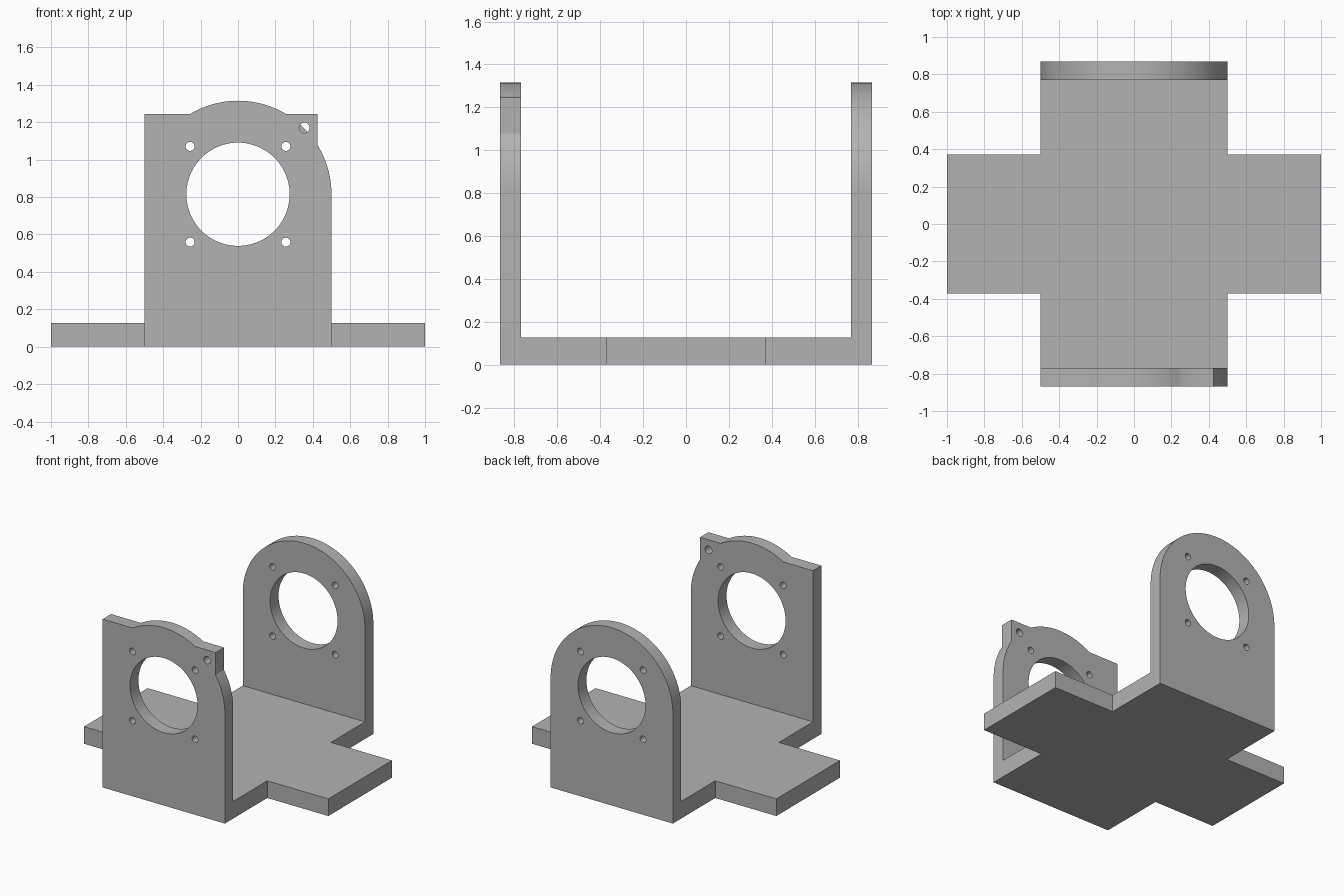
import bpy, bmesh
from math import sin, cos, pi, acos, asin
from mathutils import Vector

cube = bpy.data.objects.get("Cube")
if cube:
    bpy.data.objects.remove(cube, do_unlink=True)

# Main dimensions
HALF_W, HALF_D = 0.5, 0.868      # body half width and half depth
PLATE, WALL = 0.127, 0.098       # plate and wall thickness
WING_Y = 0.372                   # half depth of the side wings
AXIS_Z, R = 0.815, 0.5           # bore axis height, outer arc radius
BORE, SCREW, PIN = 0.276, 0.024, 0.028
SCREW_OFF = 0.256
TOP_Z, NOTCH_X = 1.245, 0.425    # shoulder height and right shoulder edge

metal = bpy.data.materials.new("grey metal")
metal.use_nodes = True
grey = (0.45, 0.45, 0.45, 1)
metal.diffuse_color = grey
metal.node_tree.nodes["Principled BSDF"].inputs["Base Color"].default_value = grey


def arc(start, end, steps):
    """Points on the outer arc around the bore axis."""
    angles = [start + (end - start) * i / steps for i in range(steps + 1)]
    return [(R * cos(a), AXIS_Z + R * sin(a)) for a in angles]


def prism(name, points, direction):
    """Extrude a closed outline of 3D points."""
    bm = bmesh.new()
    face = bm.faces.new([bm.verts.new(p) for p in points])
    out = bmesh.ops.extrude_face_region(bm, geom=[face])
    verts = [v for v in out["geom"] if isinstance(v, bmesh.types.BMVert)]
    bmesh.ops.translate(bm, verts=verts, vec=Vector(direction))
    bmesh.ops.recalc_face_normals(bm, faces=bm.faces)
    mesh = bpy.data.meshes.new(name)
    bm.to_mesh(mesh)
    bm.free()
    mesh.materials.append(metal)
    obj = bpy.data.objects.new(name, mesh)
    bpy.context.collection.objects.link(obj)
    return obj


def wall(name, outline, y):
    return prism(name, [(x, y, z) for x, z in outline], (0, WALL, 0))


def combine(target, tool, operation):
    """Apply a boolean and discard the tool."""
    mod = target.modifiers.new(operation, "BOOLEAN")
    mod.operation, mod.object, mod.solver = operation, tool, "EXACT"
    bpy.context.view_layer.objects.active = target
    bpy.ops.object.modifier_apply(modifier=mod.name)
    bpy.data.objects.remove(tool, do_unlink=True)


def drill(target, x, z, radius, sides, y, depth):
    ring = [(x + radius * cos(2 * pi * i / sides), y,
             z + radius * sin(2 * pi * i / sides)) for i in range(sides)]
    combine(target, prism("hole_cutter", ring, (0, depth, 0)), "DIFFERENCE")


# Cross-shaped base plate
quarter = [(HALF_W, HALF_D), (HALF_W, WING_Y), (1, WING_Y)]
right = quarter + [(x, -y) for x, y in reversed(quarter)]
cross = right + [(-x, -y) for x, y in right]
body = prism("mounting_bracket", [(x, y, 0) for x, y in cross], (0, 0, PLATE))

# Round-topped back wall
back = [(-HALF_W, 0), (HALF_W, 0)] + arc(0, pi, 64)
combine(body, wall("back_wall", back, HALF_D - WALL), "UNION")

# Square-shouldered front wall with a domed crown and a notched right corner
crown = asin((TOP_Z - AXIS_Z) / R)
front = ([(-HALF_W, 0), (HALF_W, 0)]
         + arc(0, acos(NOTCH_X / R), 12)
         + [(NOTCH_X, TOP_Z)]
         + arc(crown, pi - crown, 24)
         + [(-HALF_W, TOP_Z)])
combine(body, wall("front_wall", front, -HALF_D), "UNION")

# Bores and screw holes through both walls, pin hole through the front only
drill(body, 0, AXIS_Z, BORE, 96, -1, 2)
for sx in (-1, 1):
    for sz in (-1, 1):
        drill(body, sx * SCREW_OFF, AXIS_Z + sz * SCREW_OFF, SCREW, 24, -1, 2)
drill(body, 0.355, 1.17, PIN, 24, -1, 0.5)

# Smooth the curved faces, keep the edges sharp
bpy.ops.object.select_all(action="DESELECT")
body.select_set(True)
bpy.context.view_layer.objects.active = body
bpy.ops.object.shade_smooth_by_angle(angle=pi / 6)
